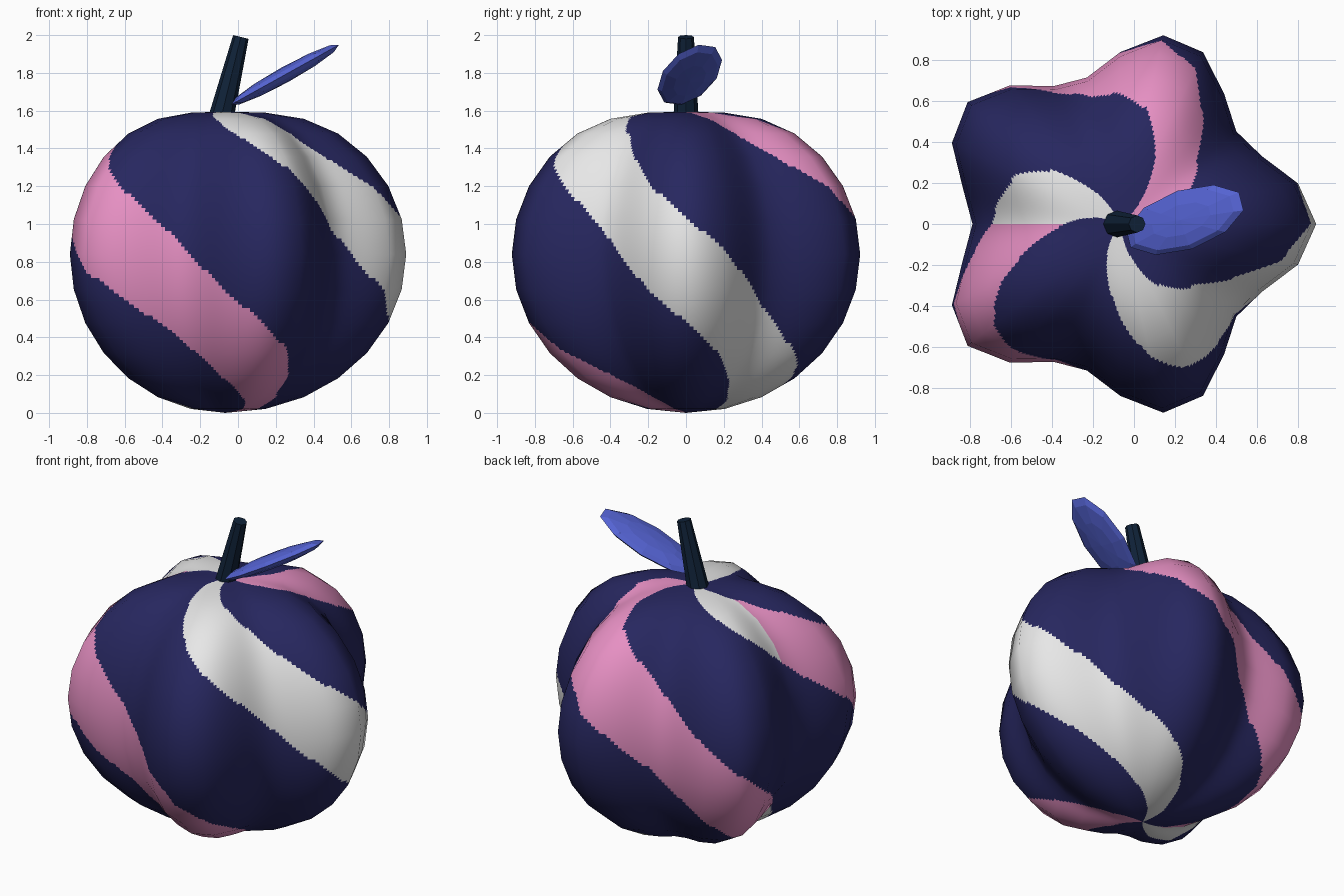
import bpy, bmesh, math
from mathutils import Vector, Matrix

if "Cube" in bpy.data.objects:
    bpy.data.objects.remove(bpy.data.objects["Cube"])

CX = -0.067            # axis of the fruit body
SEG, RINGS, SUB = 28, 14, 9


def material(name, rgb):
    m = bpy.data.materials.new(name)
    m.diffuse_color = (*rgb, 1)
    m.use_nodes = True
    m.node_tree.nodes["Principled BSDF"].inputs["Base Color"].default_value = m.diffuse_color
    return m


navy = material("navy", (0.02, 0.02, 0.115))
pink = material("pink", (0.80, 0.28, 0.55))
white = material("off_white", (0.80, 0.80, 0.80))
stem_mat = material("dark_teal", (0.005, 0.016, 0.04))
leaf_mat = material("leaf_blue", (0.09, 0.125, 0.65))


def add_object(name, mesh, mats):
    for m in mats:
        mesh.materials.append(m)
    ob = bpy.data.objects.new(name, mesh)
    bpy.context.collection.objects.link(ob)
    return ob


# ---- body: five-lobed sphere with a flattened top
def surface(theta, lat):
    c, s = math.cos(lat), math.sin(lat)
    r = 0.84 * c * (1 + 0.14 * math.cos(5 * theta))
    z = 0.84 + 0.84 * s
    if s > 0:
        z -= 0.085 * math.exp(-(c / 0.5) ** 2)
    return Vector((CX + r * math.cos(theta), r * math.sin(theta), z))


def coarse(i, j):
    return surface(-math.pi + 2 * math.pi * i / SEG, -math.pi / 2 + math.pi * j / RINGS)


def faceted(u, v):
    # point on the coarse 28 x 14 cage
    i, j = min(int(u), SEG - 1), min(int(v), RINGS - 1)
    a, b = u - i, v - j
    low = coarse(i, j).lerp(coarse(i + 1, j), a)
    return low.lerp(coarse(i, j + 1).lerp(coarse(i + 1, j + 1), a), b)


def smooth_normal(theta, lat):
    lat = max(-1.56, min(1.56, lat))
    e = 0.004
    du = surface(theta + e, lat) - surface(theta - e, lat)
    dv = surface(theta, lat + e) - surface(theta, lat - e)
    return du.cross(dv).normalized()


def stripe(theta_deg, lat_deg):
    # three spiral stripes, alternately white and pink, broken at the seam
    t = (theta_deg + 28 + 1.1 * lat_deg) / 120
    k = math.floor(t)
    if t - k > 0.36:
        return 0
    return 2 if k % 2 == 0 else 1


def build_body():
    nu, nv = SEG * SUB, RINGS * SUB
    verts, normals, index = [], [], {}

    def vert(i, j):
        key = (0 if j in (0, nv) else i % nu, j)
        if key not in index:
            index[key] = len(verts)
            verts.append(faceted(key[0] / SUB, j / SUB))
            if j in (0, nv):
                normals.append(Vector((0, 0, 1 if j else -1)))
            else:
                normals.append(smooth_normal(-math.pi + 2 * math.pi * key[0] / nu,
                                             -math.pi / 2 + math.pi * j / nv))
        return index[key]

    faces, mats = [], []
    for j in range(nv):
        for i in range(nu):
            ring = [vert(i, j), vert(i + 1, j), vert(i + 1, j + 1), vert(i, j + 1)]
            faces.append(list(dict.fromkeys(ring)))
            mats.append(stripe(-180 + 360 * (i + 0.5) / nu, -90 + 180 * (j + 0.5) / nv))
    me = bpy.data.meshes.new("fruit_body")
    me.from_pydata(verts, [], faces)
    add_object("fruit_body", me, [navy, pink, white])
    for p, m in zip(me.polygons, mats):
        p.material_index = m
        p.use_smooth = True
    me.update()
    me.normals_split_custom_set_from_vertices(normals)


build_body()

# ---- stem: tapered, leaning eight-sided peg
base, top = Vector((-0.095, 0, 1.54)), Vector((0.015, 0, 1.99))
axis = top - base
bm = bmesh.new()
bmesh.ops.create_cone(bm, cap_ends=True, segments=8, radius1=0.068, radius2=0.042,
                      depth=axis.length,
                      matrix=Matrix.Translation((base + top) / 2)
                      @ axis.to_track_quat('Z', 'Y').to_matrix().to_4x4())
me = bpy.data.meshes.new("stem")
bm.to_mesh(me)
bm.free()
add_object("stem", me, [stem_mat])

# ---- leaf: flattened low-poly ball, pitched up and turned slightly back
bm = bmesh.new()
mat = (Matrix.Translation((0.248, 0.02, 1.79))
       @ Matrix.Rotation(math.radians(-29), 4, 'Y')
       @ Matrix.Rotation(math.radians(16), 4, 'Z')
       @ Matrix.Diagonal((0.345, 0.148, 0.042, 1)))
bmesh.ops.create_uvsphere(bm, u_segments=10, v_segments=6, radius=1, matrix=mat)
me = bpy.data.meshes.new("leaf")
bm.to_mesh(me)
bm.free()
add_object("leaf", me, [leaf_mat])
